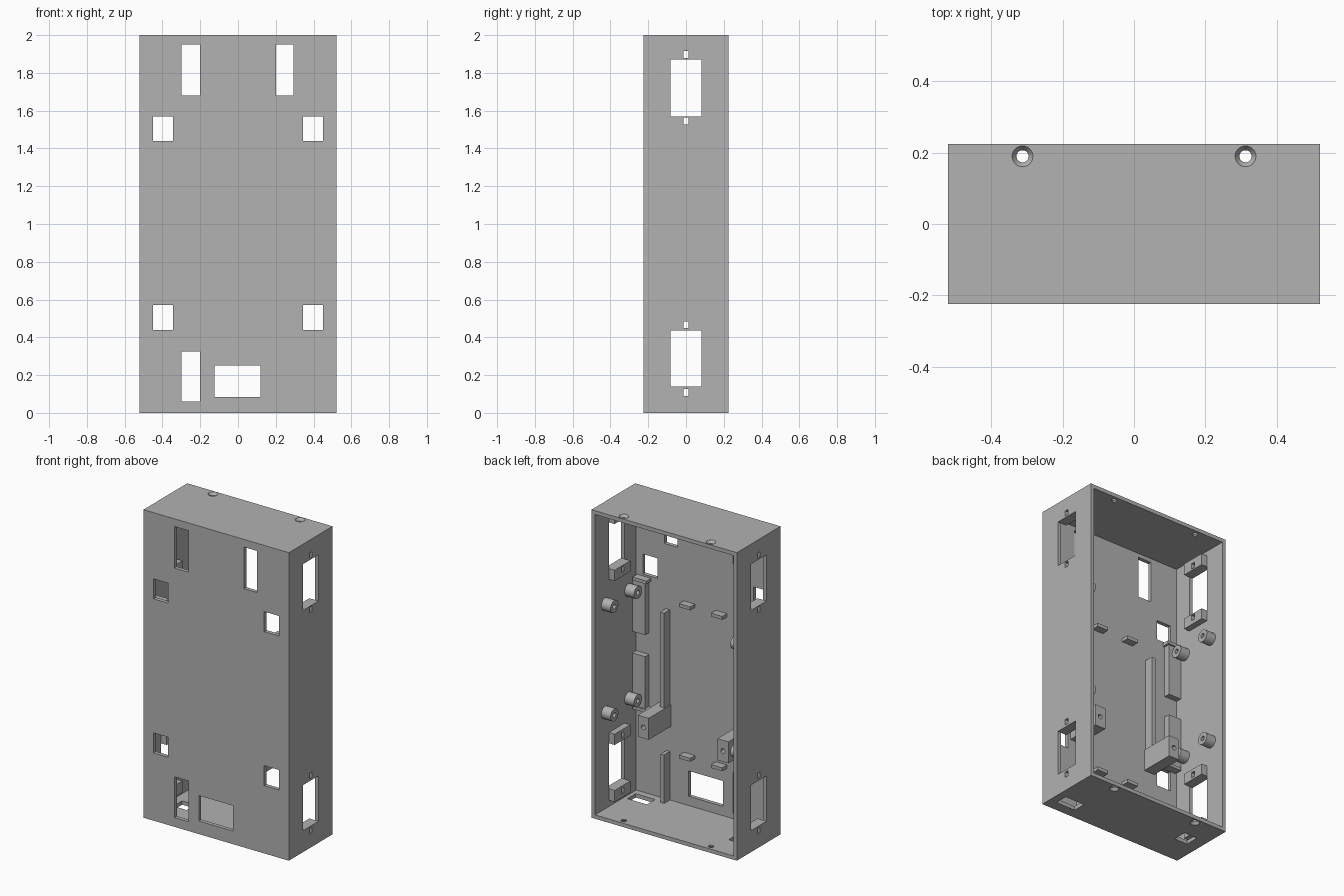
import bpy
import bmesh
from mathutils import Matrix, Vector

if "Cube" in bpy.data.objects:
    bpy.data.objects.remove(bpy.data.objects["Cube"], do_unlink=True)

grey = bpy.data.materials.new("plain grey")
grey.use_nodes = True
grey.diffuse_color = (0.445, 0.445, 0.445, 1)
grey.node_tree.nodes["Principled BSDF"].inputs["Base Color"].default_value = (0.445, 0.445, 0.445, 1)


def finish(name, bm):
    bmesh.ops.recalc_face_normals(bm, faces=bm.faces)
    mesh = bpy.data.meshes.new(name)
    bm.to_mesh(mesh)
    bm.free()
    mesh.materials.append(grey)
    obj = bpy.data.objects.new(name, mesh)
    bpy.context.collection.objects.link(obj)
    return obj


def add_box(bm, x, y, z):
    """Box from (low, high) ranges along each axis."""
    lo, hi = zip(x, y, z)
    size = Vector(hi) - Vector(lo)
    centre = (Vector(hi) + Vector(lo)) / 2
    bmesh.ops.create_cube(bm, size=1, matrix=Matrix.Translation(centre) @ Matrix.Diagonal(size).to_4x4())


def add_rod(bm, start, end, r1, r2=None):
    """Cylinder or cone between two points."""
    start, end = Vector(start), Vector(end)
    axis = end - start
    turn = axis.to_track_quat('Z', 'Y').to_matrix().to_4x4()
    bmesh.ops.create_cone(bm, cap_ends=True, segments=32, radius1=r1, radius2=r2 or r1,
                          depth=axis.length, matrix=Matrix.Translation((start + end) / 2) @ turn)


def box(name, x, y, z):
    bm = bmesh.new()
    add_box(bm, x, y, z)
    return finish(name, bm)


def rod(name, start, end, r):
    bm = bmesh.new()
    add_rod(bm, start, end, r)
    return finish(name, bm)


def cut(target, cutter, keep=False):
    """Subtract the cutter and throw it away."""
    mod = target.modifiers.new("cut", 'BOOLEAN')
    mod.operation = 'DIFFERENCE'
    mod.solver = 'EXACT'
    mod.object = cutter
    bpy.ops.object.select_all(action='DESELECT')
    bpy.context.view_layer.objects.active = target
    target.select_set(True)
    bpy.ops.object.modifier_apply(modifier=mod.name)
    if not keep:
        bpy.data.objects.remove(cutter, do_unlink=True)


def smooth(obj):
    bpy.ops.object.select_all(action='DESELECT')
    bpy.context.view_layer.objects.active = obj
    obj.select_set(True)
    bpy.ops.object.shade_smooth_by_angle()


def side(s, a, b):
    """Range a..b mirrored to the given side."""
    return (a, b) if s > 0 else (-b, -a)


W, D, H, T = 0.522, 0.224, 2.0, 0.025
IN_X, IN_Y = W - T, -D + T
SIDES = (("left", 1), ("right", -1))

# Shell, open at the back
shell = box("case_shell", (-W, W), (-D, D), (0, H))
cut(shell, box("cavity", (-IN_X, IN_X), (IN_Y, D + 0.1), (T, H - T)))

# Openings in the front plate
bm = bmesh.new()
front = (-D - 0.05, IN_Y + 0.02)
for x, z in [((-0.3, -0.2), (1.68, 1.95)), ((0.2, 0.295), (1.68, 1.95)),
             ((-0.3, -0.2), (0.06, 0.325)), ((-0.125, 0.12), (0.085, 0.25))]:
    add_box(bm, x, front, z)
for _, s in SIDES:
    for z in ((1.44, 1.57), (0.44, 0.57)):
        add_box(bm, side(s, 0.345, 0.45), front, z)
cut(shell, finish("front_openings", bm))

# Openings in both side walls
bm = bmesh.new()
for z in ((1.57, 1.87), (0.14, 0.435)):
    add_box(bm, (-0.6, 0.6), (-0.081, 0.081), z)
cut(shell, finish("side_windows", bm))
bm = bmesh.new()
for z in (1.545, 1.898, 0.108, 0.467):
    add_box(bm, (-0.6, 0.6), (-0.013, 0.013), (z - 0.018, z + 0.018))
slots = finish("side_slots", bm)
cut(shell, slots, keep=True)

# Slots in the floor
bm = bmesh.new()
add_box(bm, (0.33, 0.47), (-0.155, -0.07), (-0.05, T + 0.02))
add_box(bm, (-0.44, -0.345), (-0.035, 0.055), (-0.05, T + 0.02))
cut(shell, finish("floor_slots", bm))

# Countersunk screw holes in the top and floor
holes, sinks = bmesh.new(), bmesh.new()
for _, s in SIDES:
    x, y = s * 0.313, 0.19
    add_rod(holes, (x, y, -0.1), (x, y, H + 0.1), 0.017)
    add_rod(sinks, (x, y, H + 0.001), (x, y, H - 0.018), 0.03, 0.016)
    add_rod(sinks, (x, y, -0.001), (x, y, 0.018), 0.03, 0.016)
cut(shell, finish("screw_holes", holes))
cut(shell, finish("countersinks", sinks))

for label, s in SIDES:
    # Screw blocks above and below each side window
    bm = bmesh.new()
    for z in ((1.87, 1.945), (1.5, 1.57), (0.435, 0.505), (0.065, 0.14)):
        add_box(bm, side(s, 0.456, IN_X + 0.005), (-0.081, 0.081), z)
    cut(finish(label + "_window_blocks", bm), slots, keep=True)

    # Hollow standoffs on the side wall
    for row, z in (("lower", 0.652), ("upper", 1.355)):
        for place, y in (("front", -0.12), ("back", 0.12)):
            post = rod(f"{label}_{row}_{place}_standoff", (s * 0.43, y, z), (s * (IN_X + 0.005), y, z), 0.04)
            cut(post, rod("bore", (s * 0.4, y, z), (s * 0.48, y, z), 0.015))
            smooth(post)

    # Corner blocks with thin end tabs
    for row, z, tab in (("lower", (0.59, 0.93), (0.572, 0.592)), ("upper", (1.07, 1.41), (1.408, 1.428))):
        box(f"{label}_{row}_corner_block", side(s, 0.405, IN_X + 0.005), (IN_Y - 0.005, -0.16), z)
        box(f"{label}_{row}_corner_tab", side(s, 0.39, 0.49), (IN_Y - 0.005, -0.15), tab)

    # Small ledges on the front plate
    for row, z in (("lower", 0.35), ("upper", 1.333)):
        box(f"{label}_{row}_ledge", side(s, 0.075, 0.155), (IN_Y - 0.005, -0.15), (z - 0.01, z + 0.012))

    # Upright rib ending in a drilled bracket
    box(label + "_rib", side(s, 0.255, 0.285), (IN_Y - 0.005, -0.14), (0.505, 1.26))
    bracket = box(label + "_bracket", side(s, 0.247, 0.325), (IN_Y - 0.005, 0.03), (0.505, 0.645))
    cut(bracket, rod("bore", (s * 0.286, -0.05, 0.575), (s * 0.286, 0.08, 0.575), 0.015))

# Partition beside the floor slot
box("floor_partition", (0.255, 0.28), (IN_Y - 0.005, -0.14), (T - 0.005, 0.34))

bpy.data.objects.remove(slots, do_unlink=True)
